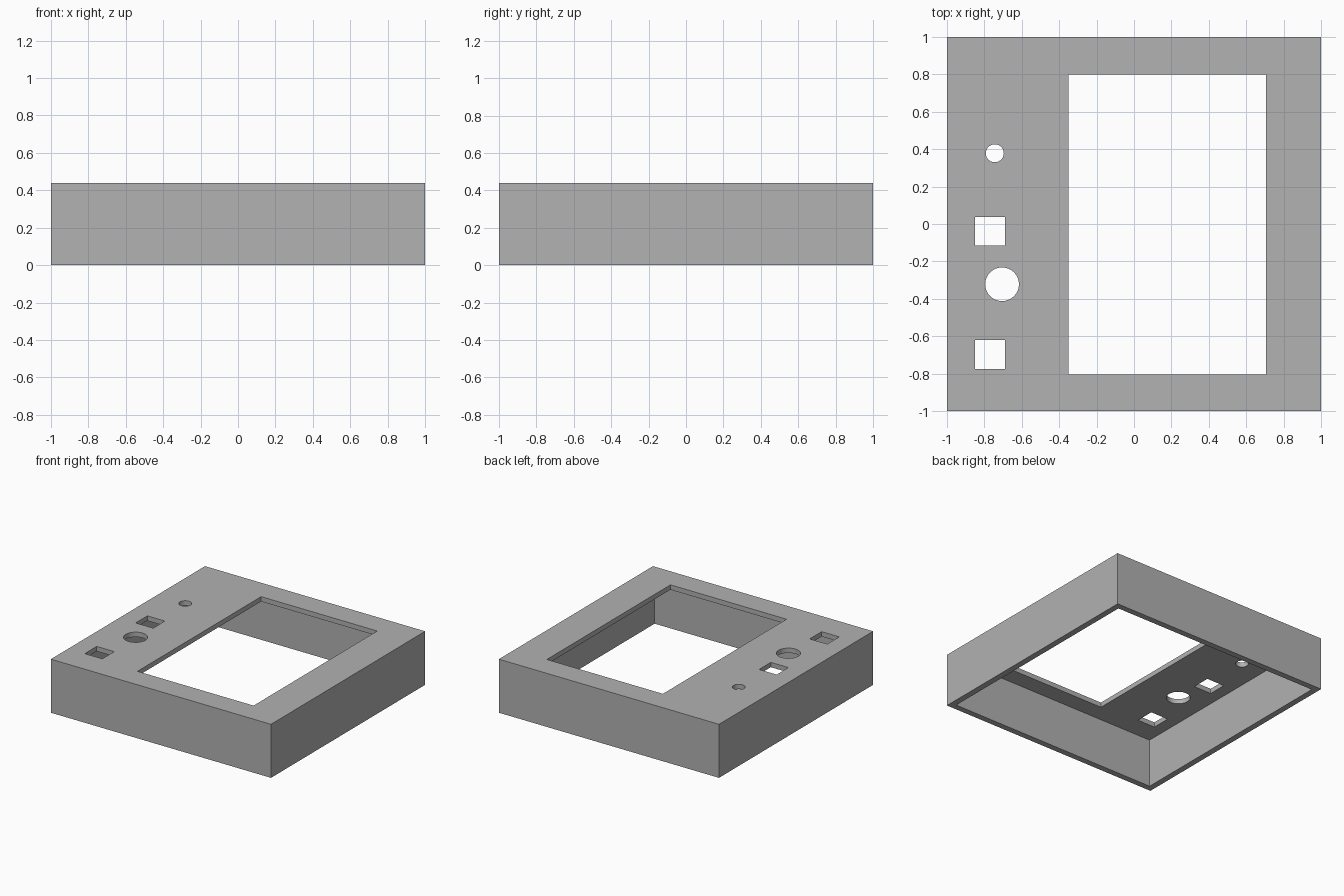
import bpy
import math

if "Cube" in bpy.data.objects:
    bpy.data.objects.remove(bpy.data.objects["Cube"], do_unlink=True)

HEIGHT = 0.44
PANEL = 0.04   # panel thickness
WALL = 0.05    # side wall thickness

grey = bpy.data.materials.new("plain grey")
grey.use_nodes = True
colour = (0.445, 0.445, 0.445, 1)
grey.diffuse_color = colour
grey.node_tree.nodes["Principled BSDF"].inputs["Base Color"].default_value = colour


def box(name, x0, x1, y0, y1, z0, z1):
    bpy.ops.mesh.primitive_cube_add(size=1, location=((x0 + x1) / 2, (y0 + y1) / 2, (z0 + z1) / 2))
    ob = bpy.context.object
    ob.name = name
    ob.scale = (x1 - x0, y1 - y0, z1 - z0)
    bpy.ops.object.transform_apply(location=False, rotation=False, scale=True)
    ob.data.materials.append(grey)
    return ob


def rod(name, x, y, radius):
    bpy.ops.mesh.primitive_cylinder_add(vertices=48, radius=radius, depth=0.5, location=(x, y, HEIGHT))
    ob = bpy.context.object
    ob.name = name
    ob.data.materials.append(grey)
    return ob


def cut(target, cutters):
    # Subtract each cutter from the target, then discard it
    for cutter in cutters:
        mod = target.modifiers.new("cut", 'BOOLEAN')
        mod.operation = 'DIFFERENCE'
        mod.solver = 'EXACT'
        mod.object = cutter
        bpy.context.view_layer.objects.active = target
        bpy.ops.object.modifier_apply(modifier=mod.name)
        bpy.data.objects.remove(cutter, do_unlink=True)


# Four side walls, open at top and bottom
inner = 1 - WALL
side_walls = box("side_walls", -1, 1, -1, 1, 0, HEIGHT - PANEL)
cut(side_walls, [box("wall_cutter", -inner, inner, -inner, inner, -1, 1)])

# Top panel with display window, two square holes and two round holes
top_panel = box("top_panel", -1, 1, -1, 1, HEIGHT - PANEL, HEIGHT)
cut(top_panel, [
    box("window_cutter", -0.35, 0.705, -0.805, 0.8, 0, 1),
    box("upper_square_cutter", -0.85, -0.69, -0.115, 0.037, 0, 1),
    box("lower_square_cutter", -0.85, -0.69, -0.775, -0.62, 0, 1),
    rod("small_round_cutter", -0.744, 0.378, 0.048),
    rod("large_round_cutter", -0.705, -0.322, 0.09),
])

# Smooth only the round hole walls
bpy.ops.object.select_all(action='DESELECT')
top_panel.select_set(True)
bpy.context.view_layer.objects.active = top_panel
bpy.ops.object.shade_smooth_by_angle(angle=math.radians(30))
